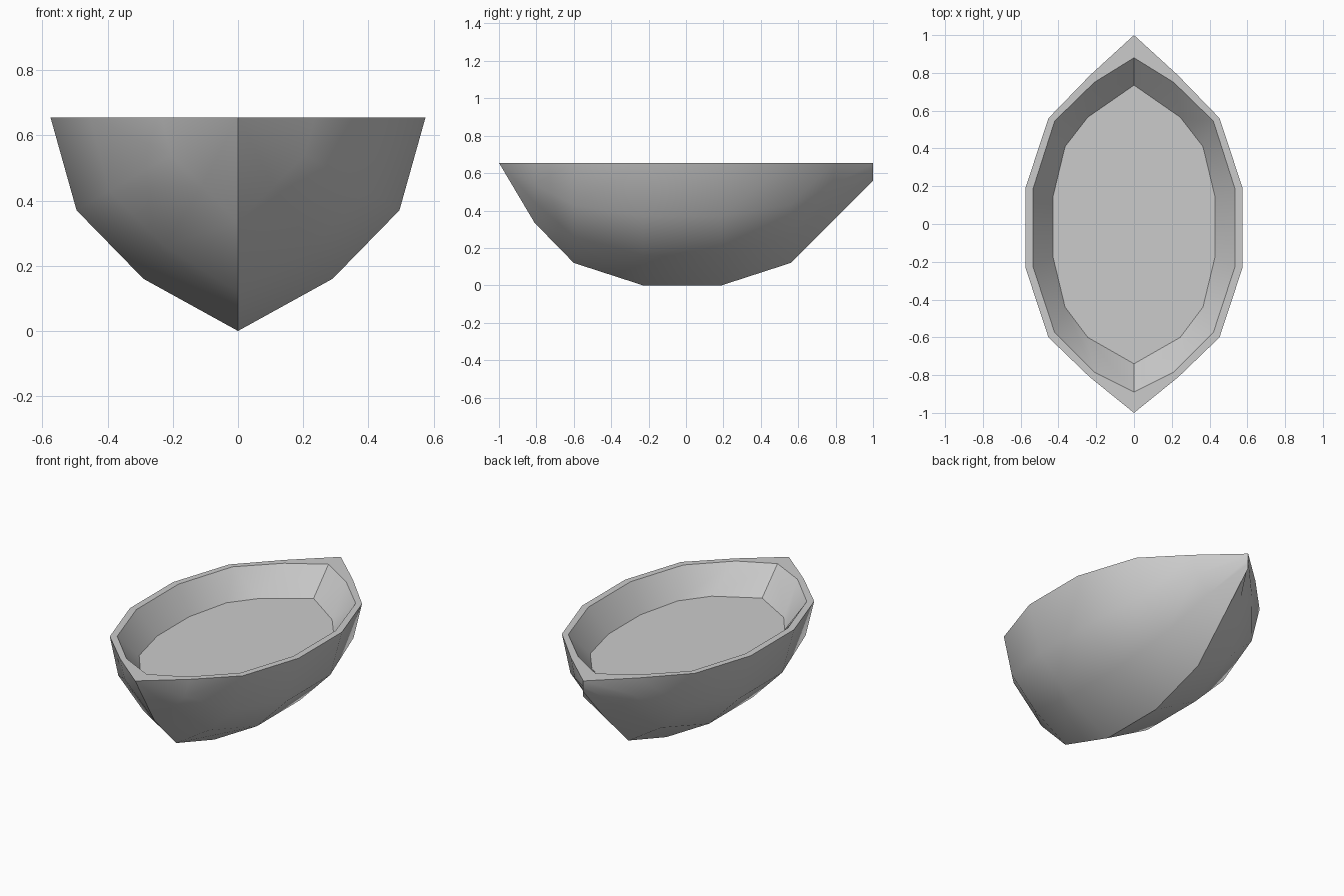
import bpy, bmesh, math

if "Cube" in bpy.data.objects:
    bpy.data.objects.remove(bpy.data.objects["Cube"])

TOP, FLOOR = 0.655, 0.50

# Hull half-sections: station y, then (x, z) from keel to gunwale
mid = [(0, 0), (0.29, 0.16), (0.495, 0.37), (0.575, TOP)]
quarter = [(0, 0.12), (0.225, 0.26), (0.395, 0.43), (0.453, TOP)]
stations = [
    (-1.0, [(0, TOP)] * 4),
    (-0.81, [(0, 0.335), (0.11, 0.445), (0.205, 0.54), (0.235, TOP)]),
    (-0.60, quarter),
    (-0.23, mid),
    (0.19, mid),
    (0.56, quarter),
    (0.79, [(0, 0.35), (0.11, 0.45), (0.205, 0.54), (0.23, TOP)]),
    (1.0, [(0, 0.56), (0, 0.59), (0, 0.62), (0, TOP)]),
]
# Cockpit half-outlines (x, y), bow to stern
inner_rim = [(0, -0.89), (0.21, -0.785), (0.42, -0.575), (0.535, -0.225),
             (0.535, 0.185), (0.42, 0.545), (0.21, 0.75), (0, 0.88)]
floor = [(0, -0.74), (0.245, -0.6), (0.365, -0.44), (0.43, -0.17),
         (0.43, 0.14), (0.365, 0.41), (0.245, 0.565), (0, 0.735)]

bm = bmesh.new()


def strip(rows):
    """Bridge consecutive rows of points with quads, skipping collapsed corners."""
    for a, b in zip(rows, rows[1:]):
        for i in range(len(a) - 1):
            pts = list(dict.fromkeys([a[i], b[i], b[i + 1], a[i + 1]]))
            if len(pts) > 2:
                bm.faces.new([bm.verts.new(p) for p in pts])


for s in (1, -1):
    # Outer hull side
    strip([[(s * x, y, z) for x, z in sec] for y, sec in stations])
    # Flat gunwale and sloping cockpit wall
    outer = [(s * sec[-1][0], y, TOP) for y, sec in stations]
    strip([outer,
           [(s * x, y, TOP) for x, y in inner_rim],
           [(s * x, y, FLOOR) for x, y in floor]])

# Cockpit floor
outline = floor + [(-x, y) for x, y in floor[-2:0:-1]]
bm.faces.new([bm.verts.new((x, y, FLOOR)) for x, y in outline])

bmesh.ops.remove_doubles(bm, verts=bm.verts, dist=0.0005)
bmesh.ops.recalc_face_normals(bm, faces=bm.faces)

mesh = bpy.data.meshes.new("boat_hull")
bm.to_mesh(mesh)
bm.free()
boat = bpy.data.objects.new("boat_hull", mesh)
bpy.context.collection.objects.link(boat)
bpy.context.view_layer.objects.active = boat
boat.select_set(True)
bpy.ops.object.shade_smooth_by_angle(angle=math.radians(30))
